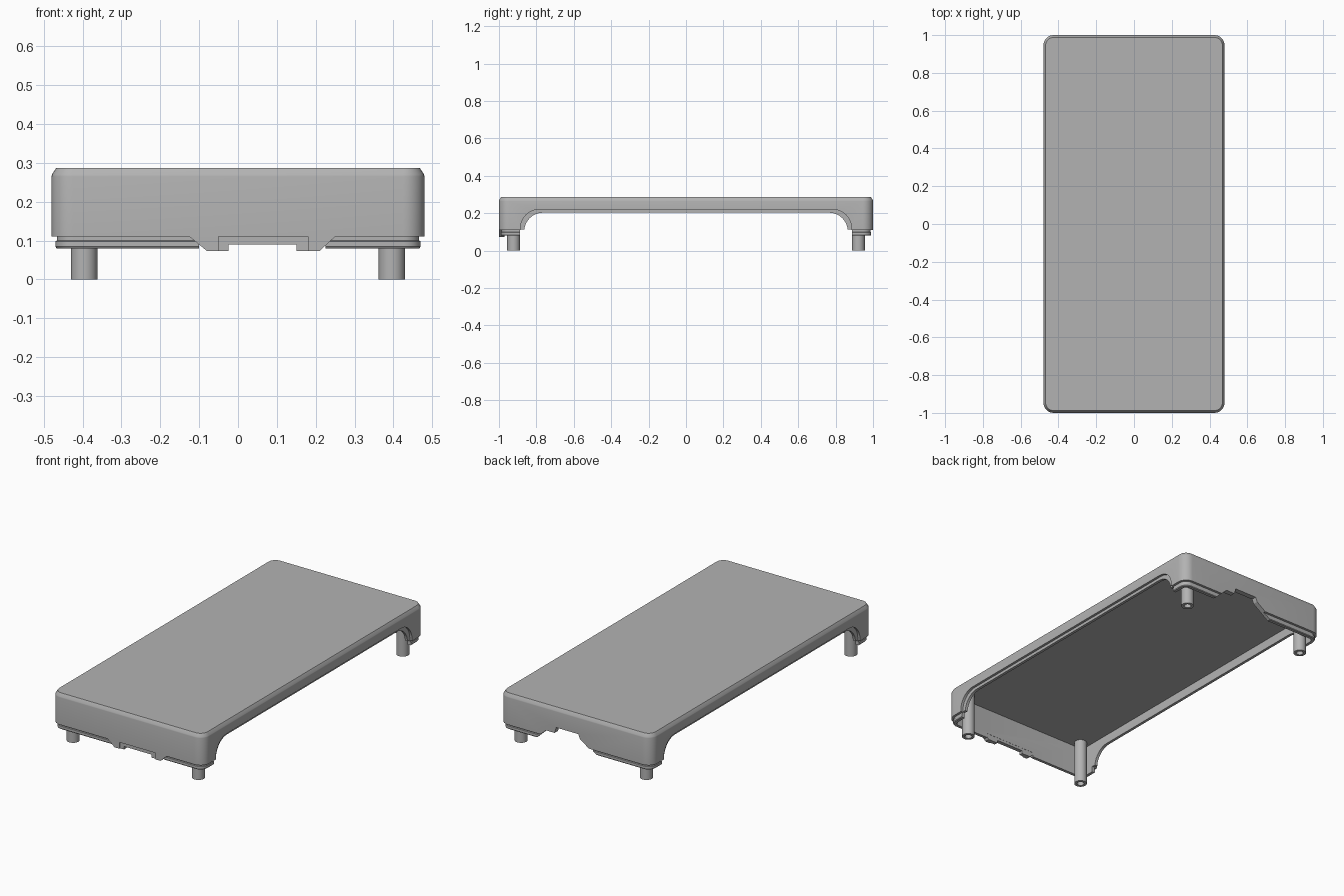
import bpy, bmesh, math

cube = bpy.data.objects.get("Cube")
if cube:
    bpy.data.objects.remove(cube)

HALF_X, HALF_Y, RADIUS = 0.48, 1.0, 0.055

grey = bpy.data.materials.new("plain_grey")
grey.use_nodes = True
grey.diffuse_color = (0.45, 0.45, 0.45, 1)
grey.node_tree.nodes["Principled BSDF"].inputs["Base Color"].default_value = (0.45, 0.45, 0.45, 1)


def finish(bm, name):
    bmesh.ops.recalc_face_normals(bm, faces=bm.faces)
    mesh = bpy.data.meshes.new(name)
    bm.to_mesh(mesh)
    bm.free()
    mesh.materials.append(grey)
    ob = bpy.data.objects.new(name, mesh)
    bpy.context.collection.objects.link(ob)
    return ob


def outline(inset, steps=8):
    """Rounded rectangle, counter-clockwise."""
    r = RADIUS - inset
    pts = []
    for i, (sx, sy) in enumerate([(1, 1), (-1, 1), (-1, -1), (1, -1)]):
        for k in range(steps + 1):
            a = math.pi / 2 * (i + k / steps)
            pts.append((sx * (HALF_X - RADIUS) + r * math.cos(a),
                        sy * (HALF_Y - RADIUS) + r * math.sin(a)))
    return pts


def loft(name, rings):
    """Solid through rounded rectangles given as (inset, z)."""
    bm = bmesh.new()
    loops = [[bm.verts.new((x, y, z)) for x, y in outline(d)] for d, z in rings]
    for a, b in zip(loops, loops[1:]):
        for i in range(len(a)):
            j = (i + 1) % len(a)
            bm.faces.new((a[i], a[j], b[j], b[i]))
    bm.faces.new(loops[0])
    bm.faces.new(loops[-1])
    return finish(bm, name)


def prism(name, pts, axis, lo, hi):
    """Extrude a profile (horizontal, z) along x or y."""
    def place(p, d):
        return (d, p[0], p[1]) if axis == "x" else (p[0], d, p[1])
    bm = bmesh.new()
    ends = [[bm.verts.new(place(p, d)) for p in pts] for d in (lo, hi)]
    for i in range(len(pts)):
        j = (i + 1) % len(pts)
        bm.faces.new((ends[0][i], ends[0][j], ends[1][j], ends[1][i]))
    for e in ends:
        bm.faces.new(e)
    return finish(bm, name)


def box(name, x0, x1, z0, z1, y0, y1):
    return prism(name, [(x0, z0), (x1, z0), (x1, z1), (x0, z1)], "y", y0, y1)


def cut(ob, cutter):
    cutter.hide_render = True
    mod = ob.modifiers.new("cut", "BOOLEAN")
    mod.operation = "DIFFERENCE"
    mod.solver = "EXACT"
    mod.object = cutter
    bpy.context.view_layer.objects.active = ob
    bpy.ops.object.modifier_apply(modifier=mod.name)
    bpy.data.objects.remove(cutter)


def arch(half, top, r=0.1, steps=10):
    """Long side opening with rounded upper corners."""
    right = [(half - r + r * math.cos(math.pi / 2 * k / steps),
              top - r + r * math.sin(math.pi / 2 * k / steps)) for k in range(steps + 1)]
    right = [(half, -0.1)] + right
    return right + [(-y, z) for y, z in reversed(right)]


# Outer cover and the stepped inner liner forming the lip
cover = loft("outer_cover", [(0.012, 0.287), (0.001, 0.27), (0, 0.265), (0, 0.11),
                             (0.018, 0.11), (0.018, 0.262)])
liner = loft("inner_liner", [(0.014, 0.27), (0.014, 0.1), (0.01, 0.098), (0.01, 0.084),
                             (0.013, 0.08), (0.03, 0.08), (0.03, 0.255)])

# Side openings
cut(cover, prism("cutter", arch(0.885, 0.22), "x", -0.7, 0.7))
cut(liner, prism("cutter", arch(0.865, 0.203), "x", -0.7, 0.7))
cut(liner, box("cutter", -0.7, 0.7, -0.1, 0.112, -0.888, 0.888))

# Stepped notch in the back wall
notch = [(0.25, 0.05), (0.25, 0.08), (0.185, 0.142), (0.13, 0.142), (0.12, 0.175),
         (-0.02, 0.175), (-0.03, 0.15), (-0.13, 0.08), (-0.13, 0.05)]
for part in (cover, liner):
    cut(part, prism("cutter", notch, "y", 0.8, 1.1))

# Hanging tab panel on the front wall, with a shallow recess in the middle
cut(liner, box("cutter", -0.1, 0.225, 0, 0.105, -1.1, -0.9))
tab = prism("front_tab", [(-0.14, 0.125), (-0.125, 0.11), (-0.08, 0.073), (-0.025, 0.073),
                          (-0.025, 0.09), (0.15, 0.09), (0.15, 0.073), (0.21, 0.073),
                          (0.25, 0.11), (0.265, 0.125)], "y", -0.9995, -0.971)
cut(tab, box("cutter", -0.05, 0.18, 0, 0.111, -1.1, -0.993))


# Hollow corner legs
def leg(name, x, y, r=0.034, hole=0.019, sides=32):
    bm = bmesh.new()
    loops = []
    for rad, z in [(r, 0.265), (r, 0), (hole, 0), (hole, 0.06)]:
        loops.append([bm.verts.new((x + rad * math.cos(math.tau * k / sides),
                                    y + rad * math.sin(math.tau * k / sides), z))
                      for k in range(sides)])
    for a, b in zip(loops, loops[1:]):
        for i in range(sides):
            j = (i + 1) % sides
            bm.faces.new((a[i], a[j], b[j], b[i]))
    bm.faces.new(loops[0])
    bm.faces.new(loops[-1])
    return finish(bm, name)


parts = [cover, liner, tab]
for side, sx in (("left", 1), ("right", -1)):
    for end, sy in (("front", -1), ("back", 1)):
        parts.append(leg(f"{end}_{side}_leg", sx * 0.396, sy * 0.922))

# Smooth shading with sharp edges kept
bpy.ops.object.select_all(action="DESELECT")
for ob in parts:
    ob.select_set(True)
bpy.context.view_layer.objects.active = cover
bpy.ops.object.shade_smooth_by_angle(angle=math.radians(30))
